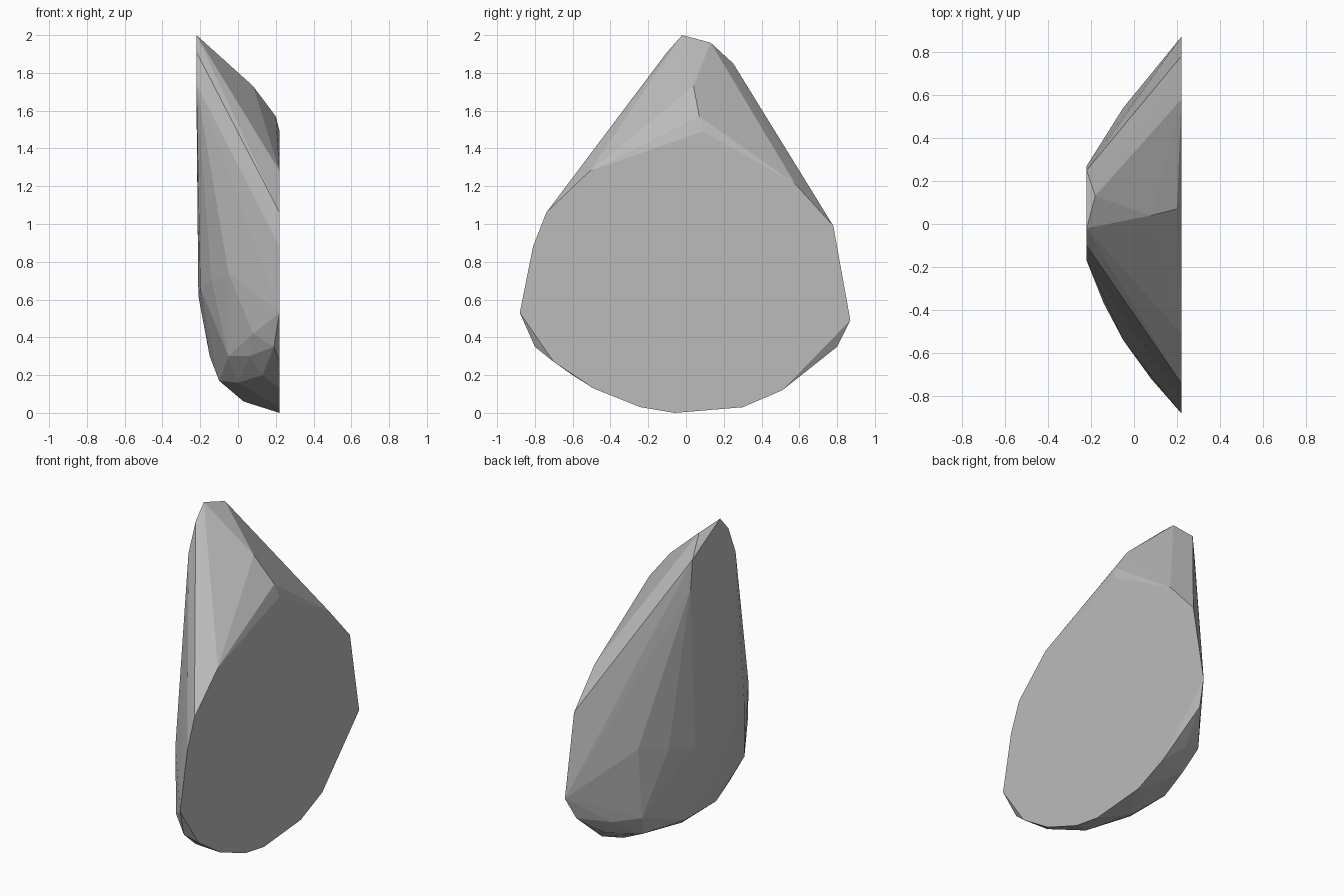
import bpy
import bmesh
from math import radians

default_cube = bpy.data.objects.get("Cube")
if default_cube:
    bpy.data.objects.remove(default_cube, do_unlink=True)


def make_material(name, colour):
    """One flat colour for viewport and render."""
    material = bpy.data.materials.new(name)
    material.use_nodes = True
    material.diffuse_color = colour
    shader = material.node_tree.nodes["Principled BSDF"]
    shader.inputs["Base Color"].default_value = colour
    shader.inputs["Roughness"].default_value = 0.9
    return material


def both_sides(points):
    """Repeat points on the opposite side of the stone, along y."""
    return points + [(x, -y, z) for x, y, z in points if y]


def build_hull(name, points, material):
    """Wrap the points in a faceted shell with flat faces."""
    mesh = bpy.data.meshes.new(name)
    bm = bmesh.new()
    for point in points:
        bm.verts.new(point)
    result = bmesh.ops.convex_hull(bm, input=bm.verts[:])
    unused = set(result["geom_interior"]) | set(result["geom_unused"])
    loose = [item for item in unused if isinstance(item, bmesh.types.BMVert)]
    bmesh.ops.delete(bm, geom=loose, context="VERTS")
    bmesh.ops.dissolve_limit(bm, angle_limit=radians(0.5),
                             verts=bm.verts[:], edges=bm.edges[:])
    bmesh.ops.recalc_face_normals(bm, faces=bm.faces[:])
    for face in bm.faces:
        face.smooth = False
    bm.to_mesh(mesh)
    bm.free()
    mesh.materials.append(material)
    stone = bpy.data.objects.new(name, mesh)
    bpy.context.collection.objects.link(stone)
    return stone


half_depth = 0.22

# Outline of the broad flat cut face, as (y, z)
cut_outline = [
    (-.74, 1.06), (-.81, .88), (-.88, .53), (-.7, .27), (-.49, .13),
    (-.24, .03), (-.06, 0), (.3, .03), (.51, .12), (.87, .49),
    (.78, .99), (.58, 1.21), (.09, 1.49), (-.51, 1.28),
]
cut_face = [(half_depth, y, z) for y, z in cut_outline]

# Narrow upper edge of the rear face, as (y, z)
rear_outline = [(-.02, 2), (-.1, 1.91), (-.17, 1.74), (.25, 1.85), (.27, 1.67)]
rear_edge = [(-half_depth, y, z) for y, z in rear_outline]

# Ridge running down from the peak to the cut face
ridge = [(-.18, .13, 1.96), (.08, .04, 1.73), (.2, .07, 1.57)]

# Rounded belly of the rear face, then its lower rows of facets
belly = both_sides([
    (-.21, 0, .62), (-.2, .2, .66), (-.14, .37, .7), (-.05, .54, .74),
])
lower_row = both_sides([
    (-.15, 0, .3), (-.05, .5, .3), (.06, .64, .3), (.19, .8, .35),
])
bottom_row = both_sides([
    (-.1, .15, .17), (0, .42, .16), (.13, .6, .2), (.03, 0, .06),
])
front_corner = [(.08, -.72, .42)]

grey_stone = make_material("grey stone", (0.5, 0.5, 0.5, 1))
build_hull(
    "faceted_stone",
    cut_face + rear_edge + ridge + belly + lower_row + bottom_row + front_corner,
    grey_stone,
)
